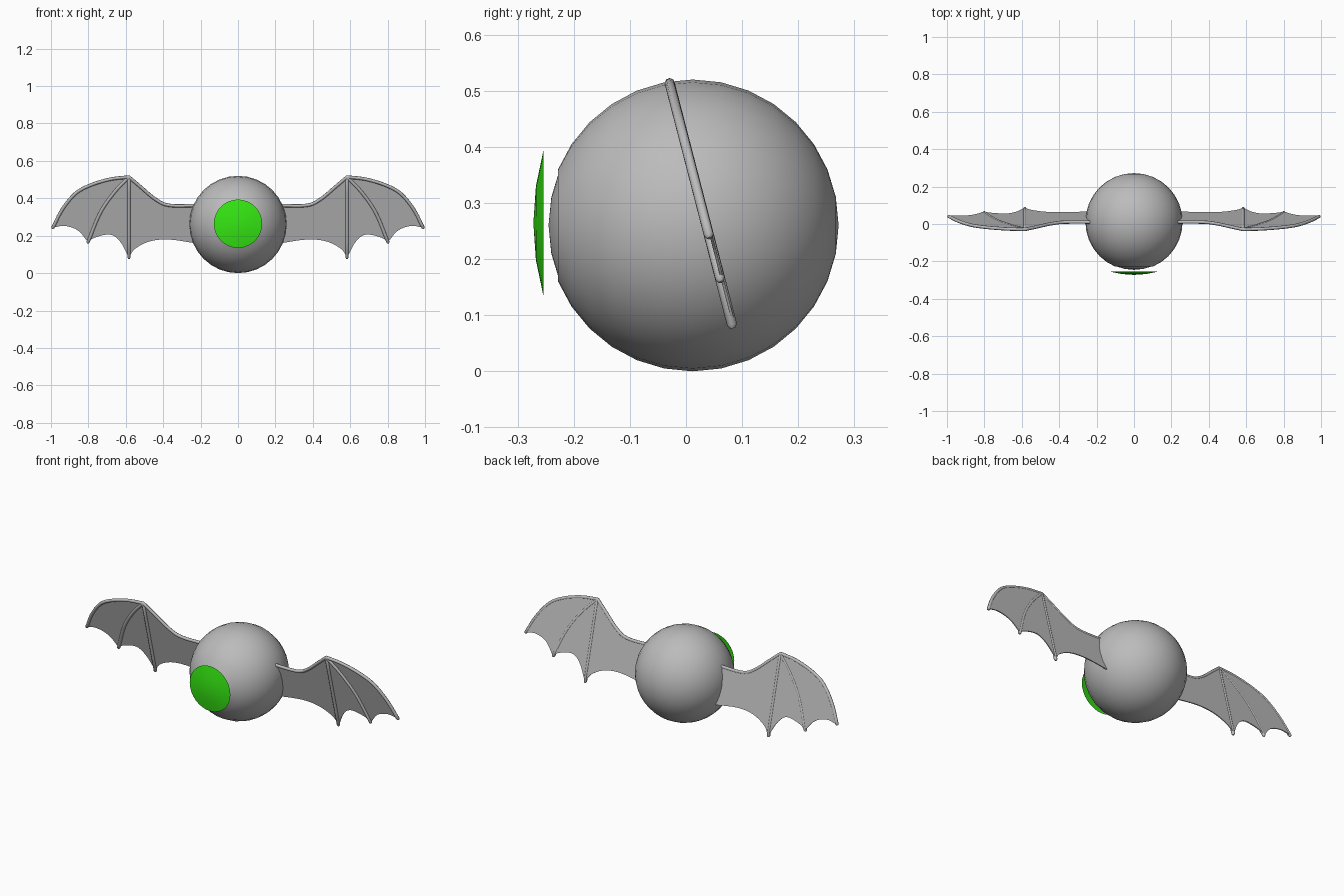
import bpy, bmesh
from math import radians
from mathutils import Matrix, Vector

if "Cube" in bpy.data.objects:
    bpy.data.objects.remove(bpy.data.objects["Cube"])

R = 0.26            # body radius
TUBE = 0.009        # wing bone radius
CENTRE = Vector((0, 0.012, R))


def material(name, rgb):
    m = bpy.data.materials.new(name)
    m.use_nodes = True
    m.diffuse_color = (*rgb, 1)
    m.node_tree.nodes["Principled BSDF"].inputs["Base Color"].default_value = (*rgb, 1)
    return m


GREY = material("grey", (0.5, 0.5, 0.5))
GREEN = material("green", (0.035, 0.8, 0.006))


def finish(name, bm, mat, smooth=True):
    mesh = bpy.data.meshes.new(name)
    bm.to_mesh(mesh)
    bm.free()
    mesh.materials.append(mat)
    for p in mesh.polygons:
        p.use_smooth = smooth
    obj = bpy.data.objects.new(name, mesh)
    bpy.context.collection.objects.link(obj)
    return obj


def ball(name, mat, radius, keep, scale=(1, 1, 1), centre=CENTRE):
    """Sphere with its poles front and back; only vertices passing keep remain."""
    bm = bmesh.new()
    bmesh.ops.create_uvsphere(bm, u_segments=32, v_segments=16, radius=radius,
                              matrix=Matrix.Rotation(radians(90), 4, 'X'))
    bmesh.ops.delete(bm, geom=[v for v in bm.verts if not keep(v.co.y / radius)],
                     context='VERTS')
    for v in bm.verts:
        v.co = Vector(a * b for a, b in zip(v.co, scale)) + centre
    return finish(name, bm, mat)


# Body shell with a round front opening, the inner ball and the floating iris
ball("body_shell", GREY, R, lambda y: y > -0.95)
ball("inner_ball", GREY, R - 0.003, lambda y: True)
ball("iris", GREEN, R, lambda y: y < -0.9, (1.3, 0.9, 1.3), Vector((0, -0.038, 0.264)))


def smooth_path(pts, steps=5):
    """Catmull-Rom curve through 2D points."""
    p = [Vector(q) for q in pts]
    p = [2 * p[0] - p[1]] + p + [2 * p[-1] - p[-2]]
    out = []
    for a, b, c, d in zip(p, p[1:], p[2:], p[3:]):
        for i in range(steps):
            t = i / steps
            out.append(0.5 * (2 * b + (c - a) * t + (2 * a - 5 * b + 4 * c - d) * t ** 2
                              + (3 * b - a - 3 * c + d) * t ** 3))
    return out + [p[-2]]


def place(q, side, back=0.0):
    """Put a wing point on the tilted wing plane."""
    return Vector((side * q.x, -0.03 - 0.258 * (q.y - 0.517) + back, q.y))


def bone(name, path, side):
    """Round tube with softly closed ends."""
    cu = bpy.data.curves.new(name, 'CURVE')
    cu.dimensions = '3D'
    cu.bevel_depth = TUBE
    cu.bevel_resolution = 2
    cu.use_fill_caps = True
    first = path[0] + (path[0] - path[1]).normalized() * TUBE * 0.7
    last = path[-1] + (path[-1] - path[-2]).normalized() * TUBE * 0.7
    pts = [first] + path + [last]
    sp = cu.splines.new('POLY')
    sp.points.add(len(pts) - 1)
    for i, (sp_pt, q) in enumerate(zip(sp.points, pts)):
        sp_pt.co = (*place(q, side), 1)
        sp_pt.radius = 0.5 if i in (0, len(pts) - 1) else 1
    sp.use_smooth = True
    temp = bpy.data.objects.new(name, cu)
    bpy.context.collection.objects.link(temp)
    bpy.context.view_layer.update()
    mesh = bpy.data.meshes.new_from_object(temp.evaluated_get(
        bpy.context.evaluated_depsgraph_get()))
    bpy.data.objects.remove(temp)
    mesh.name = name
    mesh.materials.clear()
    mesh.materials.append(GREY)
    bpy.context.collection.objects.link(bpy.data.objects.new(name, mesh))


# Wing outline in (outward, up) coordinates
wrist, tip, mid_tip, low_tip = (0.583, 0.514), (0.99, 0.243), (0.802, 0.165), (0.583, 0.083)
arm = smooth_path([(0.2, 0.362), (0.364, 0.362), (0.44, 0.394), (0.524, 0.464), wrist])
outer_finger = smooth_path([wrist, (0.684, 0.502), (0.79, 0.47), (0.87, 0.425),
                            (0.94, 0.34), tip])
mid_finger = smooth_path([wrist, (0.663, 0.43), (0.738, 0.32), mid_tip])
low_finger = smooth_path([wrist, low_tip])
scallops = [smooth_path([tip, (0.925, 0.252), (0.855, 0.227), mid_tip]),
            smooth_path([mid_tip, (0.765, 0.19), (0.684, 0.206), (0.63, 0.168), low_tip]),
            smooth_path([low_tip, (0.55, 0.13), (0.47, 0.17), (0.364, 0.179), (0.2, 0.155)])]

for side, label in ((1, "left"), (-1, "right")):
    bone(label + "_wing_leading_bone", arm + outer_finger[1:], side)
    bone(label + "_wing_middle_finger", mid_finger, side)
    bone(label + "_wing_inner_finger", low_finger, side)

    # Thin membrane filling the outline
    outline = arm[:-1] + outer_finger[:-1]
    for s in scallops:
        outline += s[:-1]
    outline.append(scallops[-1][-1])
    bm = bmesh.new()
    face = bm.faces.new([bm.verts.new(place(q, side, 0.001)) for q in outline])
    ext = bmesh.ops.extrude_face_region(bm, geom=[face], use_keep_orig=True)
    bmesh.ops.translate(bm, vec=(0, 0.005, 0.001),
                        verts=[g for g in ext["geom"] if isinstance(g, bmesh.types.BMVert)])
    bmesh.ops.recalc_face_normals(bm, faces=bm.faces)
    finish(label + "_wing_membrane", bm, GREY, smooth=False)
